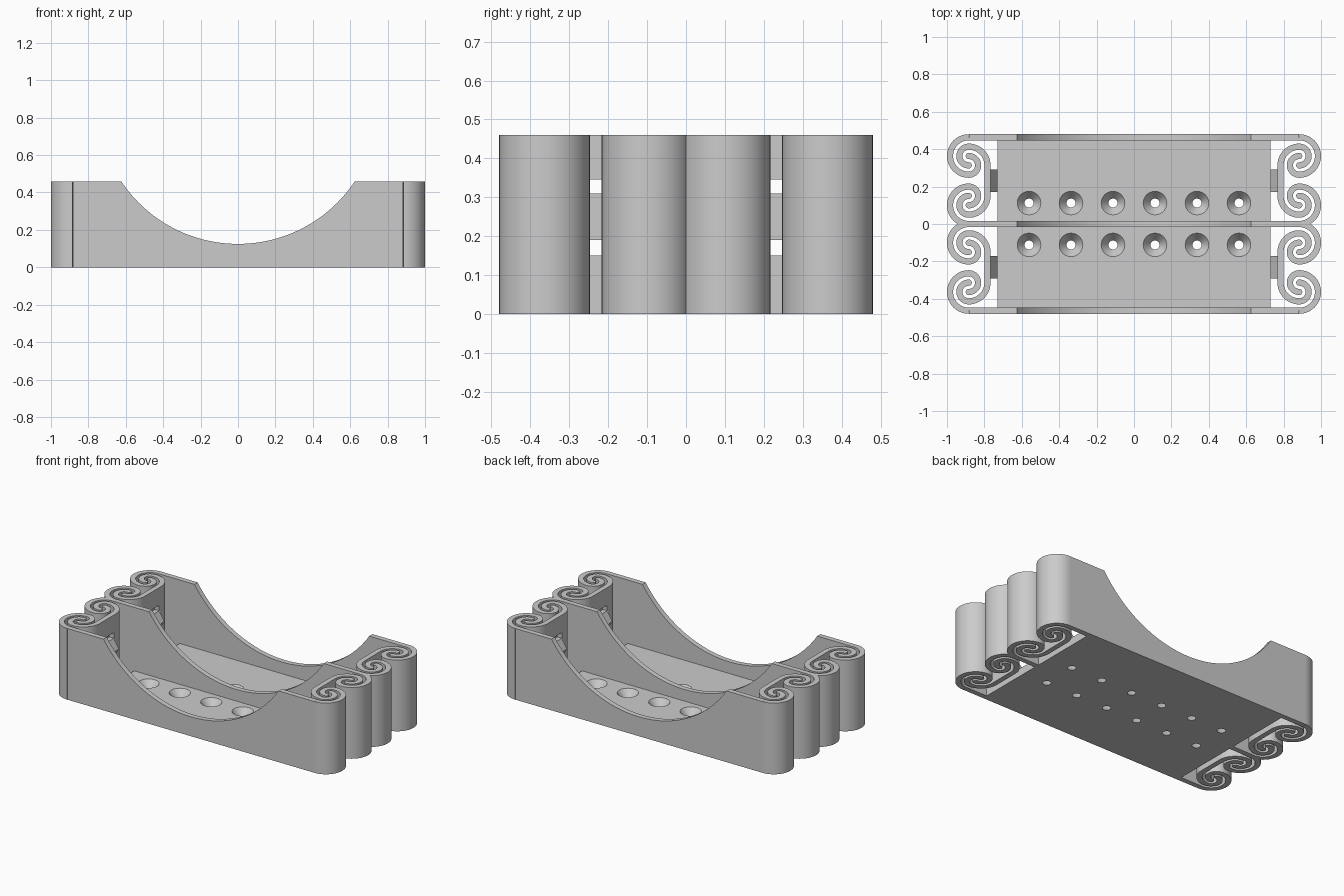
import bpy, bmesh
from math import sin, cos, radians, sqrt
from mathutils import Vector, Matrix

cube = bpy.data.objects.get("Cube")
if cube:
    bpy.data.objects.remove(cube, do_unlink=True)

HEIGHT = 0.46
HALF = 0.0165            # half the wall thickness
CX = 0.8835              # scroll centre line
WALL_Y = 0.4635          # outer wall centre line
MID = WALL_Y / 2         # mirror line of one bay
BIG, SMALL = 0.1, 0.05   # scroll radii
FLOOR = 0.05

grey = bpy.data.materials.new("warm_grey_plastic")
grey.use_nodes = True
grey.diffuse_color = (0.6, 0.6, 0.6, 1)
grey.node_tree.nodes["Principled BSDF"].inputs["Base Color"].default_value = (0.6, 0.6, 0.6, 1)
parts = []


def finish(bm, name, cutter=False):
    bmesh.ops.recalc_face_normals(bm, faces=bm.faces)
    mesh = bpy.data.meshes.new(name)
    bm.to_mesh(mesh)
    bm.free()
    ob = bpy.data.objects.new(name, mesh)
    bpy.context.scene.collection.objects.link(ob)
    mesh.materials.append(grey)
    if cutter:
        ob.hide_render = True
    else:
        parts.append(ob)
    return ob


def add_box(bm, lo, hi):
    lo, hi = Vector(lo), Vector(hi)
    m = Matrix.Translation((lo + hi) / 2) @ Matrix.Diagonal((hi - lo).to_4d())
    bmesh.ops.create_cube(bm, size=1, matrix=m)


def cut(ob, cutter):
    mod = ob.modifiers.new("cut", "BOOLEAN")
    mod.operation, mod.solver, mod.object = "DIFFERENCE", "EXACT", cutter
    bpy.context.view_layer.update()
    mesh = bpy.data.meshes.new_from_object(
        ob.evaluated_get(bpy.context.evaluated_depsgraph_get()))
    ob.modifiers.clear()
    ob.data = mesh


def arc(cx, cy, r, a0, a1, n):
    angles = [radians(a0 + (a1 - a0) * i / n) for i in range(n + 1)]
    return [Vector((cx + r * cos(a), cy + r * sin(a))) for a in angles]


def ribbon(name, pts, place, round_start, round_end):
    """Upright strip of constant thickness along a plan path."""
    pts = [p for i, p in enumerate(pts) if i == 0 or (p - pts[i - 1]).length > 1e-5]
    sections = []
    for i, p in enumerate(pts):
        t = (pts[min(i + 1, len(pts) - 1)] - pts[max(i - 1, 0)]).normalized()
        sections.append((p, t, HALF))
    for wanted, sign in ((round_start, -1), (round_end, 1)):
        if wanted:
            p, t, _ = sections[0 if sign < 0 else -1]
            for k in (0.4, 0.7, 0.9, 0.99):
                tip = (p + t * sign * k * HALF, t, HALF * sqrt(1 - k * k))
                if sign < 0:
                    sections.insert(0, tip)
                else:
                    sections.append(tip)
    bm = bmesh.new()
    rings = []
    for p, t, w in sections:
        side = Vector((-t.y, t.x)) * w
        rings.append([bm.verts.new((*place(q), z)) for q, z in
                      ((p + side, 0), (p - side, 0), (p - side, HEIGHT), (p + side, HEIGHT))])
    for a, b in zip(rings, rings[1:]):
        for k in range(4):
            j = (k + 1) % 4
            bm.faces.new((a[k], a[j], b[j], b[k]))
    bm.faces.new(rings[0])
    bm.faces.new(rings[-1])
    return finish(bm, name)


# Round scoop through the three long walls
bm = bmesh.new()
bmesh.ops.create_cone(bm, cap_ends=True, segments=160, radius1=0.75, radius2=0.75, depth=2,
                      matrix=Matrix.Translation((0, 0, 0.875)) @ Matrix.Rotation(radians(90), 4, "X"))
scoop = finish(bm, "scoop_cutter", True)
for name, y in (("front_wall", -WALL_Y), ("middle_wall", 0), ("back_wall", WALL_Y)):
    bm = bmesh.new()
    add_box(bm, (-CX, y - HALF, 0), (CX, y + HALF, HEIGHT))
    cut(finish(bm, name), scoop)

# Floor panels with countersunk holes
bm = bmesh.new()
slope = (0.063 - 0.024) / FLOOR
for sy in (-1, 1):
    for i in range(6):
        bmesh.ops.create_cone(bm, cap_ends=True, segments=40, depth=FLOOR + 0.02,
                              radius1=0.024 - slope * 0.01, radius2=0.063 + slope * 0.01,
                              matrix=Matrix.Translation(((i - 2.5) * 0.2245, sy * 0.112, FLOOR / 2)))
holes = finish(bm, "hole_cutter", True)
for name, sy in (("front_floor", -1), ("back_floor", 1)):
    ys = sorted((sy * HALF, sy * (WALL_Y - HALF)))
    bm = bmesh.new()
    add_box(bm, (-0.73, ys[0], 0), (0.73, ys[1], FLOOR))
    cut(finish(bm, name), holes)

# Strap slots through the end bars
bm = bmesh.new()
for sy in (-1, 1):
    for z0, z1 in ((0.15, 0.19), (0.31, 0.346)):
        add_box(bm, (-1.2, sy * MID - 0.06, z0), (1.2, sy * MID + 0.06, z1))
slots = finish(bm, "slot_cutter", True)

# Plan paths for the upper scroll of a bay
top = WALL_Y - BIG
low = top - SMALL
hook = arc(CX, top, BIG, 90, -90, 32) + arc(CX, low, SMALL, 270, 90, 24)
half_bar = arc(CX, low, BIG, 180, 90, 16) + arc(CX, top, SMALL, 90, -90, 24)
bar = [Vector((p.x, 2 * MID - p.y)) for p in reversed(half_bar)]
bar += [Vector((CX - BIG, MID + d)) for d in (-0.06, 0.06)] + half_bar

for sx, side in ((-1, "right"), (1, "left")):
    for sy, bay in ((-1, "front"), (1, "back")):
        tag = f"{bay}_{side}"

        def place(p):
            return (sx * p.x, sy * p.y)

        def place_inner(p):
            return (sx * p.x, sy * (2 * MID - p.y))

        # Wall scrolls and the interlocking end bar
        ribbon(tag + "_outer_scroll", hook, place, False, True)
        ribbon(tag + "_inner_scroll", hook, place_inner, False, True)
        cut(ribbon(tag + "_end_bar", bar, place, True, True), slots)

        # Pointed strap guide between the slots
        bm = bmesh.new()
        ends = [[bm.verts.new((sx * x, sy * (MID + d), z)) for x, z in
                 ((0.768, 0.19), (0.768, 0.31), (0.73, 0.25))] for d in (-0.06, 0.06)]
        bm.faces.new(ends[0])
        bm.faces.new(ends[1])
        for k in range(3):
            j = (k + 1) % 3
            bm.faces.new((ends[0][k], ends[0][j], ends[1][j], ends[1][k]))
        finish(bm, tag + "_strap_guide")

for cutter in (scoop, holes, slots):
    bpy.data.objects.remove(cutter, do_unlink=True)

# Smooth curved faces, keep corners crisp
bpy.ops.object.select_all(action="DESELECT")
for ob in parts:
    ob.select_set(True)
bpy.context.view_layer.objects.active = parts[0]
bpy.ops.object.shade_smooth_by_angle(angle=radians(30))
